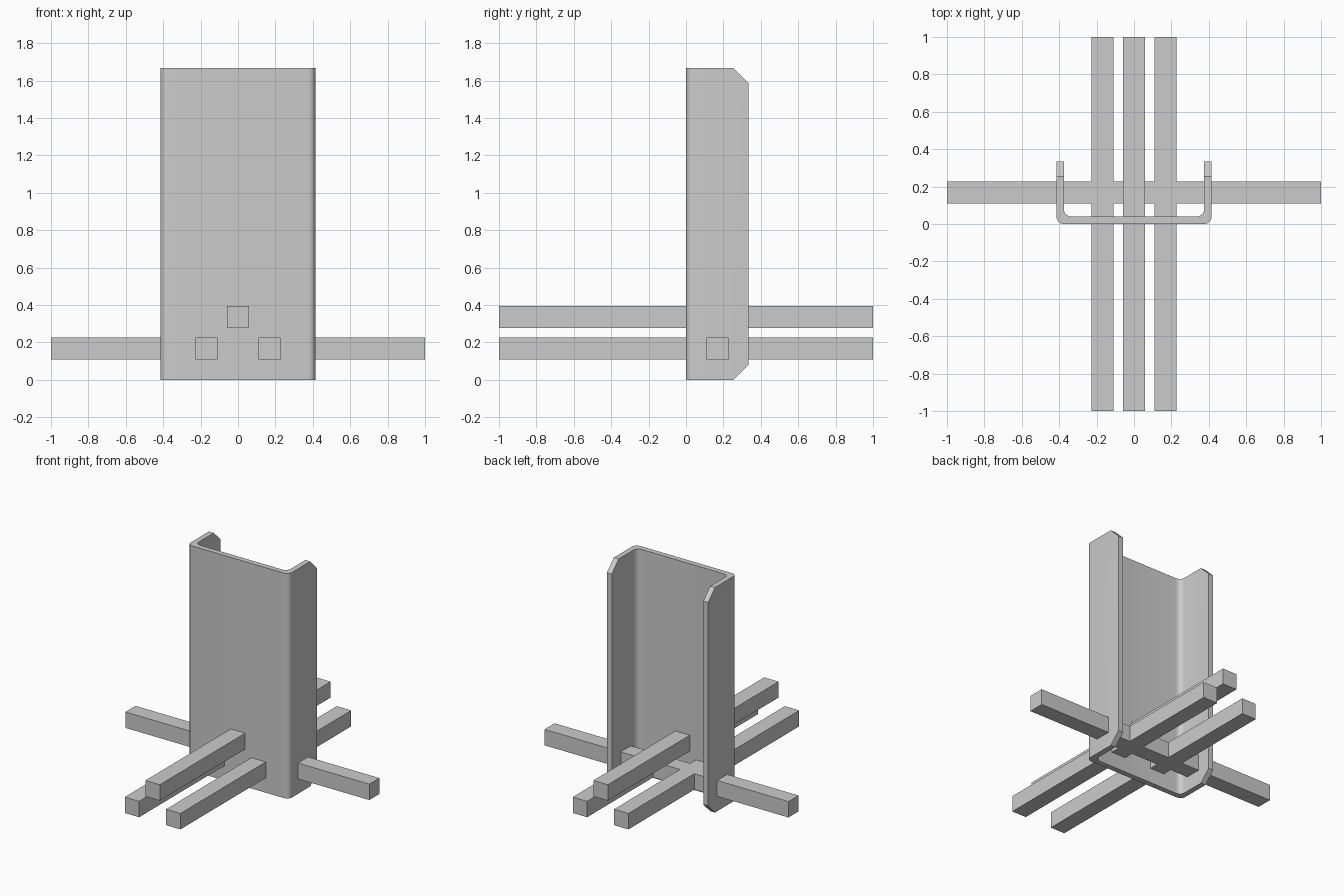
import bpy, bmesh, math

if "Cube" in bpy.data.objects:
    bpy.data.objects.remove(bpy.data.objects["Cube"])

W, D, H = 0.415, 0.333, 1.667   # half width, depth and height of the channel
T, R, CUT = 0.04, 0.04, 0.08    # wall thickness, bend radius, flange corner cut


def arc(cx, cy, r, a0, a1, n=6):
    return [(cx + r * math.cos(math.radians(a0 + (a1 - a0) * i / n)),
             cy + r * math.sin(math.radians(a0 + (a1 - a0) * i / n))) for i in range(n + 1)]


def finish(name, bm):
    bmesh.ops.recalc_face_normals(bm, faces=bm.faces[:])
    mesh = bpy.data.meshes.new(name)
    bm.to_mesh(mesh)
    bm.free()
    obj = bpy.data.objects.new(name, mesh)
    bpy.context.collection.objects.link(obj)
    return obj


def bar(name, center, size):
    bm = bmesh.new()
    bmesh.ops.create_cube(bm, size=1)
    for v in bm.verts:
        v.co = [c + p * s for c, p, s in zip(center, v.co, size)]
    return finish(name, bm)


# U-shaped channel: right half of the profile, mirrored to the left
outer = arc(W - R, R, R, -90, 0) + [(W, D)]
inner = [(W - T, D)] + arc(W - T - R, T + R, R, 0, -90)
profile = outer + inner + [(-x, y) for x, y in reversed(inner)] + [(-x, y) for x, y in reversed(outer)]
bm = bmesh.new()
face = bm.faces.new([bm.verts.new((x, y, 0)) for x, y in profile])
ext = bmesh.ops.extrude_face_region(bm, geom=[face])["geom"]
bmesh.ops.translate(bm, verts=[v for v in ext if isinstance(v, bmesh.types.BMVert)], vec=(0, 0, H))

# Cut the corners of both flanges
tips = [e for e in bm.edges
        if all(abs(v.co.y - D) < 1e-5 for v in e.verts)
        and abs(e.verts[0].co.z - e.verts[1].co.z) < 1e-5]
bmesh.ops.bevel(bm, geom=tips, offset=CUT, segments=1, affect='EDGES')
channel = finish("channel", bm)
bpy.context.view_layer.objects.active = channel
channel.select_set(True)
bpy.ops.object.shade_smooth_by_angle(angle=math.radians(30))

# Square bars passing through the channel
S = 0.118
bar("cross_bar", (0, 0.169, 0.169), (2, S, S))
for name, x, z in (("left_bar", -0.169, 0.169), ("right_bar", 0.169, 0.169), ("upper_bar", 0, 0.337)):
    bar(name, (x, 0, z), (S, 2, S))
